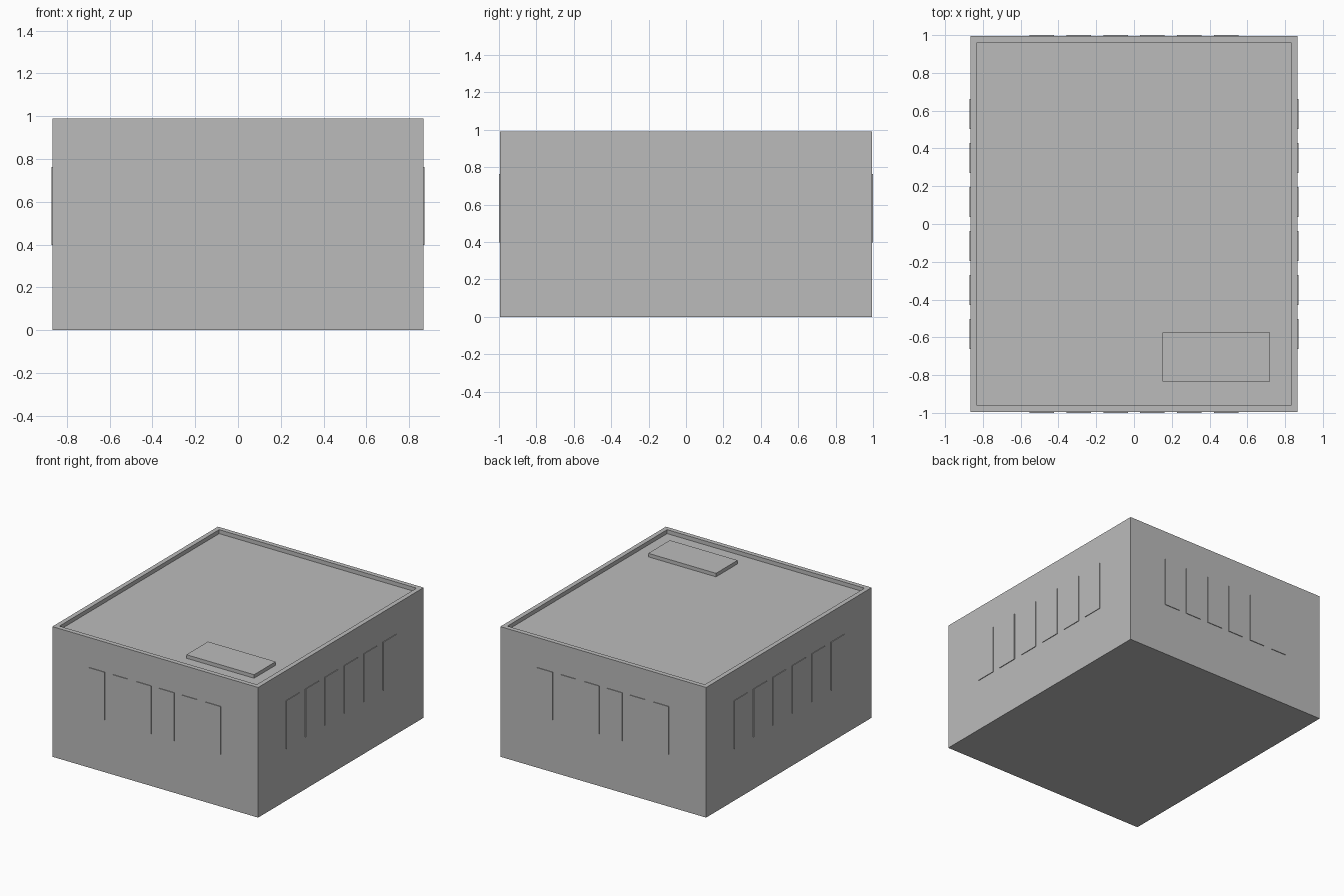
import bpy
import bmesh
from mathutils import Vector, Matrix

if "Cube" in bpy.data.objects:
    bpy.data.objects.remove(bpy.data.objects["Cube"], do_unlink=True)

HALF_X, HALF_Y, HEIGHT = 0.866, 0.995, 0.99
RIM, RECESS = 0.05, 0.03
VENT_Z, VENT_H, VENT_T = 0.58, 0.365, 0.005

grey = bpy.data.materials.new("grey_metal")
grey.use_nodes = True
colour = (0.5, 0.5, 0.5, 1)
grey.diffuse_color = colour
grey.node_tree.nodes["Principled BSDF"].inputs["Base Color"].default_value = colour


def add_box(bm, lo, hi):
    lo, hi = Vector(lo), Vector(hi)
    place = Matrix.Translation((lo + hi) / 2) @ Matrix.Diagonal((*(hi - lo), 1))
    bmesh.ops.create_cube(bm, size=1, matrix=place)


def finish(bm, name):
    mesh = bpy.data.meshes.new(name)
    bm.normal_update()
    bm.to_mesh(mesh)
    bm.free()
    mesh.materials.append(grey)
    obj = bpy.data.objects.new(name, mesh)
    bpy.context.collection.objects.link(obj)
    return obj


# Housing: a box whose roof is sunk inside a narrow rim
bm = bmesh.new()
add_box(bm, (-HALF_X, -HALF_Y, 0), (HALF_X, HALF_Y, HEIGHT))
bm.normal_update()
roof = max(bm.faces, key=lambda f: f.calc_center_median().z)
bmesh.ops.inset_region(bm, faces=[roof], thickness=RIM)
floor = bmesh.ops.extrude_discrete_faces(bm, faces=[roof])["faces"][0]
bmesh.ops.translate(bm, verts=floor.verts, vec=(0, 0, -RECESS))
finish(bm, "housing")

# Raised access plate on the roof
bm = bmesh.new()
add_box(bm, (0.15, -0.835, HEIGHT - RECESS), (0.72, -0.575, HEIGHT - 0.003))
finish(bm, "roof_plate")


# Rows of six thin upright vent slats
def vent_row(name, axis, side, offset, spacing, width):
    bm = bmesh.new()
    for i in range(6):
        along = (i - 2.5) * spacing
        size = Vector((VENT_T, width, VENT_H))
        centre = Vector((side * (offset + VENT_T / 2), along, VENT_Z))
        if axis == "y":
            size.xy, centre.xy = size.yx, centre.yx
        add_box(bm, centre - size / 2, centre + size / 2)
    finish(bm, name)


for side, name in ((1, "left_vents"), (-1, "right_vents")):
    vent_row(name, "x", side, HALF_X, 0.233, 0.16)
for side, name in ((1, "back_vents"), (-1, "front_vents")):
    vent_row(name, "y", side, HALF_Y, 0.195, 0.13)
